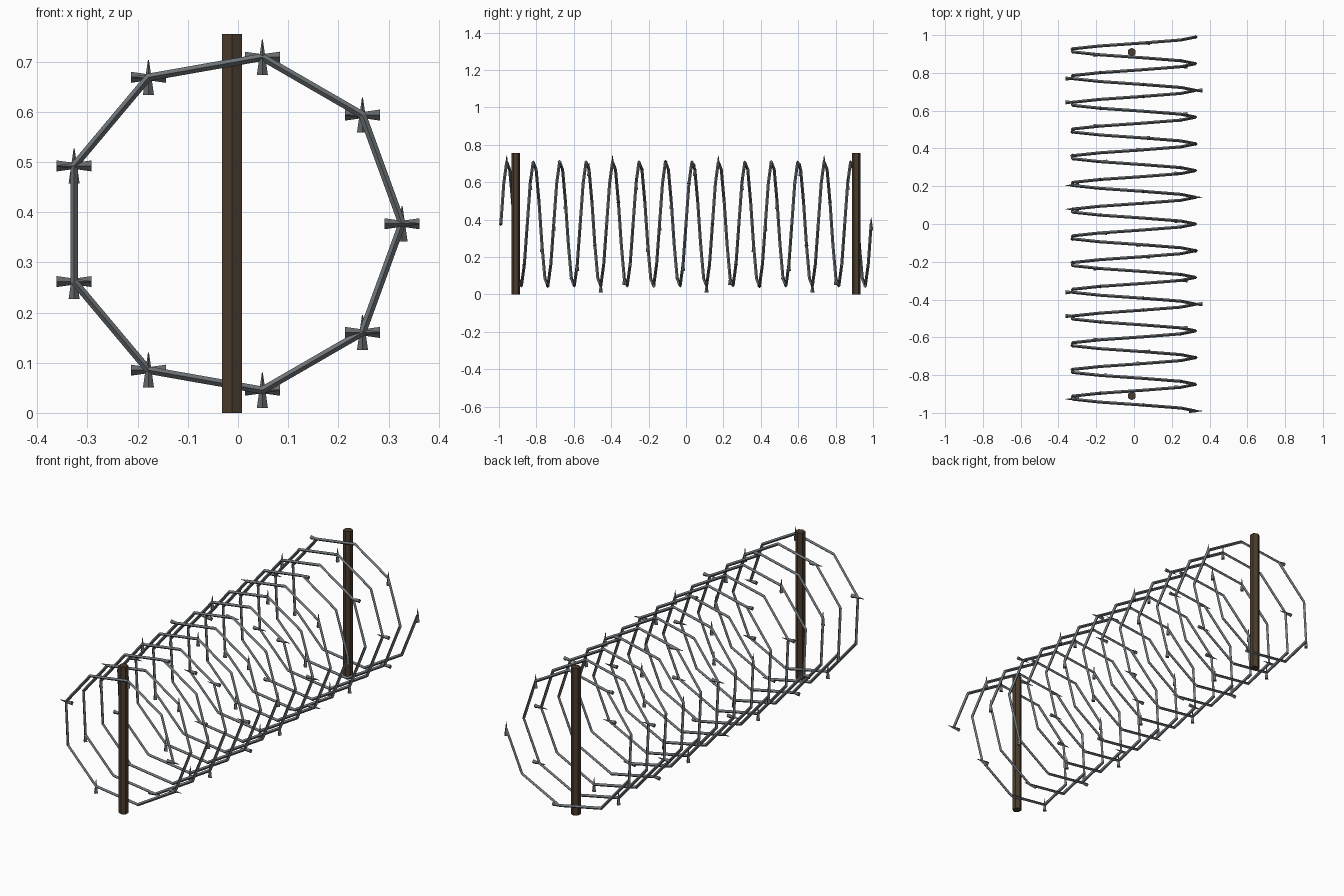
import bpy, bmesh, math
from mathutils import Matrix, Vector

if "Cube" in bpy.data.objects:
    bpy.data.objects.remove(bpy.data.objects["Cube"])

CX, CZ, R = -0.01, 0.377, 0.337      # coil axis and radius
SIDES, TURNS, HALF = 9, 14, 0.99     # nine straight pieces per turn


def material(name, rgb):
    m = bpy.data.materials.new(name)
    m.diffuse_color = (*rgb, 1)
    m.use_nodes = True
    m.node_tree.nodes["Principled BSDF"].inputs["Base Color"].default_value = m.diffuse_color
    return m


steel = material("steel grey", (0.16, 0.18, 0.195))
barb_steel = material("barb grey", (0.14, 0.15, 0.16))
wood = material("dark brown wood", (0.07, 0.045, 0.027))


def coil_point(n):
    a = 2 * math.pi * n / SIDES
    y = -HALF + 2 * HALF * n / (SIDES * TURNS)
    return Vector((CX + R * math.cos(a), y, CZ + R * math.sin(a)))


def mesh_object(name, bm, mat):
    me = bpy.data.meshes.new(name)
    bm.to_mesh(me)
    bm.free()
    me.materials.append(mat)
    ob = bpy.data.objects.new(name, me)
    bpy.context.collection.objects.link(ob)
    return ob


# Coiled wire: square section swept along the angular helix
COUNT = SIDES * TURNS + 1
WIRE = 0.008
bm = bmesh.new()
rings = []
for n in range(COUNT):
    p = coil_point(n)
    out = Vector((p.x - CX, 0, p.z - CZ)).normalized()
    side = Vector((0, 1, 0))
    rings.append([bm.verts.new(p + out * (WIRE * math.cos(k * math.pi / 2))
                               + side * (WIRE * math.sin(k * math.pi / 2)))
                  for k in range(4)])
for a, b in zip(rings, rings[1:]):
    for k in range(4):
        bm.faces.new((a[k], a[(k + 1) % 4], b[(k + 1) % 4], b[k]))
bm.faces.new(rings[0])
bm.faces.new(rings[-1][::-1])
bmesh.ops.recalc_face_normals(bm, faces=bm.faces)
mesh_object("coiled_wire", bm, steel)

# Barbs: a small spike on every second corner, turning right, up, left, up
turns = [Matrix.Rotation(math.radians(d), 4, 'Y') for d in (90, 0, -90, 0)]
bm = bmesh.new()
for i, n in enumerate(range(0, COUNT, 2)):
    bmesh.ops.create_cone(bm, cap_ends=True, segments=4, radius1=0.011, radius2=0.001,
                          depth=0.07,
                          matrix=Matrix.Translation(coil_point(n)) @ turns[i % 4])
mesh_object("barbs", bm, barb_steel)

# Two six-sided posts
for name, y in (("front_post", -0.91), ("back_post", 0.91)):
    bm = bmesh.new()
    bmesh.ops.create_cone(bm, cap_ends=True, segments=6, radius1=0.023, radius2=0.023,
                          depth=0.755,
                          matrix=Matrix.Translation((CX - 0.002, y, 0.3775)))
    mesh_object(name, bm, wood)
